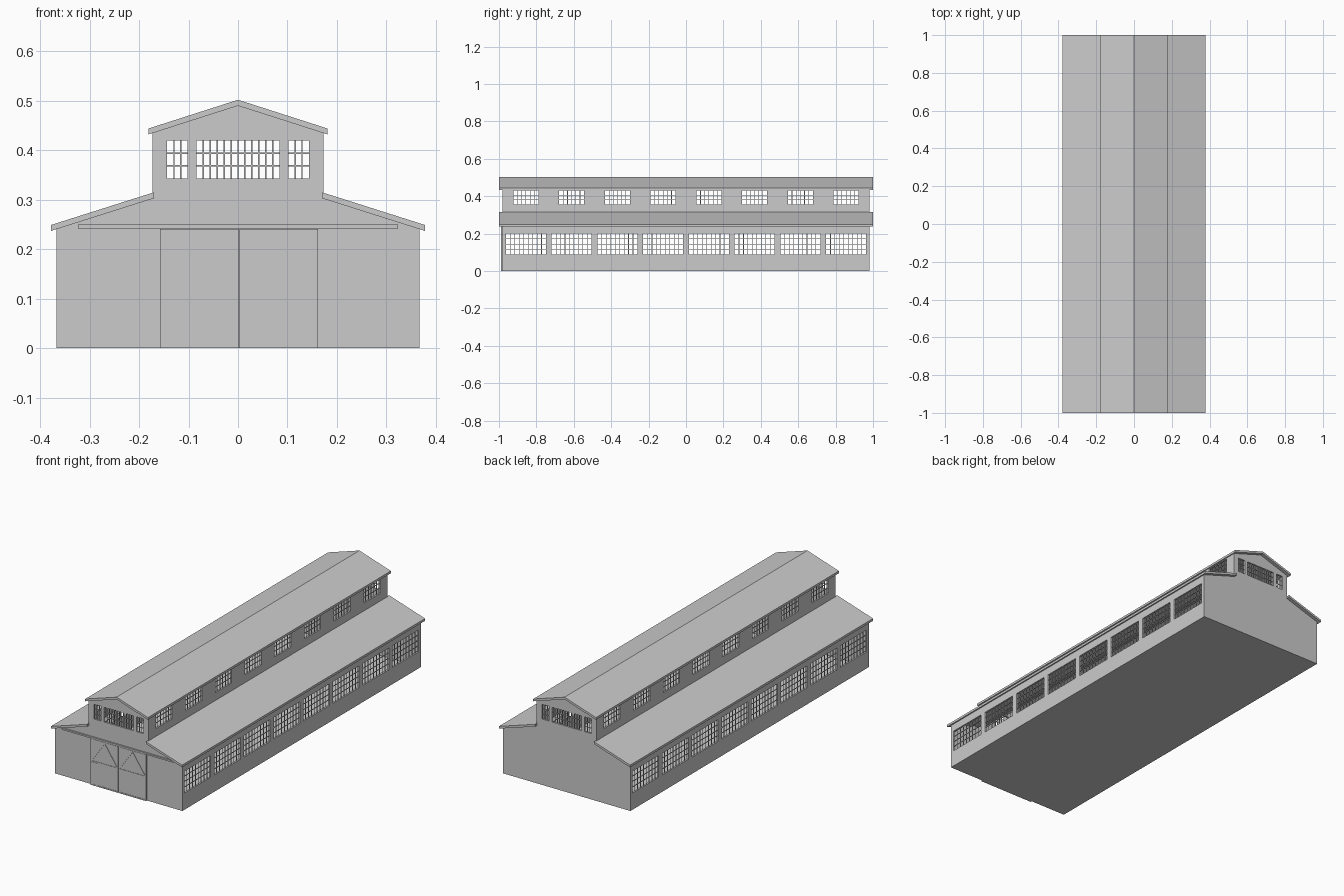
import bpy, bmesh
from math import pi, atan2, hypot
from mathutils import Matrix, Vector

if "Cube" in bpy.data.objects:
    bpy.data.objects.remove(bpy.data.objects["Cube"])

FRONT = Matrix.Rotation(pi / 2, 4, 'X')                     # panel facing -y
SIDE = Matrix.Rotation(pi / 2, 4, 'Z') @ FRONT              # panel facing +x


def add_object(name, mesh, matrix=Matrix()):
    ob = bpy.data.objects.new(name, mesh)
    ob.matrix_world = matrix
    bpy.context.collection.objects.link(ob)
    return ob


def add_box(bm, center, size, angle=0.0):
    """Box in a panel's plane, turned by angle about the panel normal."""
    m = (Matrix.Translation(center) @ Matrix.Rotation(angle, 4, 'Z')
         @ Matrix.Diagonal((*size, 1)))
    bmesh.ops.create_cube(bm, size=1, matrix=m)


def finish(name, bm, matrix=Matrix()):
    mesh = bpy.data.meshes.new(name)
    bm.to_mesh(mesh)
    bm.free()
    return add_object(name, mesh, matrix)


def panel(name, outline, depth, matrix, windows=()):
    """Filled outline with window holes, extruded to a slab."""
    cu = bpy.data.curves.new(name, 'CURVE')
    cu.dimensions, cu.fill_mode, cu.extrude = '2D', 'BOTH', depth / 2
    holes = [[(a, c), (b, c), (b, d), (a, d)] for a, b, c, d, _, _ in windows]
    for pts in [outline] + holes:
        sp = cu.splines.new('POLY')
        sp.points.add(len(pts) - 1)
        for p, (x, y) in zip(sp.points, pts):
            p.co = (x, y, 0, 1)
        sp.use_cyclic_u = True
    tmp = bpy.data.objects.new(name + "_curve", cu)
    bpy.context.collection.objects.link(tmp)
    bpy.context.view_layer.update()
    dg = bpy.context.evaluated_depsgraph_get()
    mesh = bpy.data.meshes.new_from_object(tmp.evaluated_get(dg))
    bpy.data.objects.remove(tmp)
    bm = bmesh.new()
    bm.from_mesh(mesh)
    bmesh.ops.remove_doubles(bm, verts=bm.verts, dist=1e-5)
    bmesh.ops.recalc_face_normals(bm, faces=bm.faces)
    bm.to_mesh(mesh)
    bm.free()
    mesh.shade_flat()
    add_object(name, mesh, matrix)
    if windows:
        window_bars(name + "_window_bars", windows, matrix)


def window_bars(name, windows, matrix, t=0.003):
    bm = bmesh.new()
    for a, b, c, d, cols, rows in windows:
        for i in range(1, cols):
            add_box(bm, (a + (b - a) * i / cols, (c + d) / 2, 0), (t, d - c, t))
        for j in range(1, rows):
            add_box(bm, ((a + b) / 2, c + (d - c) * j / rows, 0), (b - a, t, t))
    finish(name, bm, matrix)


def rect(x0, x1, y0, y1):
    return [(x0, y0), (x1, y0), (x1, y1), (x0, y1)]


def mirrored(pts):
    return [(-x, y) for x, y in reversed(pts)]


# gable end walls
half = [(0.367, 0), (0.367, 0.243), (0.173, 0.306), (0.173, 0.438)]
gable = half + [(0, 0.494)] + mirrored(half)
gable_windows = [(-0.143, -0.102, 0.343, 0.42, 3, 3),
                 (-0.084, 0.084, 0.343, 0.42, 12, 3),
                 (0.102, 0.143, 0.343, 0.42, 3, 3)]
for name, y in (("front_wall", -0.977), ("back_wall", 0.977)):
    panel(name, gable, 0.01, Matrix.Translation((0, y, 0)) @ FRONT, gable_windows)

# long side walls and clerestory walls, eight windows each
centers = [(i - 3.5) * 0.2445 for i in range(8)]
low = [(c - 0.107, c + 0.107, 0.087, 0.2, 9, 4) for c in centers]
high = [(c - 0.067, c + 0.067, 0.355, 0.431, 6, 3) for c in centers]
for label, s in (("left", -1), ("right", 1)):
    panel(label + "_wall", rect(-0.972, 0.972, 0, 0.246), 0.01,
          Matrix.Translation((s * 0.362, 0, 0)) @ SIDE, low)
    panel(label + "_clerestory_wall", rect(-0.972, 0.972, 0.3, 0.439), 0.01,
          Matrix.Translation((s * 0.168, 0, 0)) @ SIDE, high)

# roofs
lean_to = [(0.378, 0.249), (0.170, 0.315), (0.170, 0.303), (0.378, 0.237)]
panel("right_lower_roof", lean_to, 2.0, FRONT)
panel("left_lower_roof", mirrored(lean_to), 2.0, FRONT)
panel("upper_roof", [(0, 0.502), (-0.181, 0.444), (-0.181, 0.432), (0, 0.490),
                     (0.181, 0.432), (0.181, 0.444)], 2.0, FRONT)

# floor slab
bm = bmesh.new()
add_box(bm, (0, 0, 0.002), (0.724, 1.944, 0.004))
finish("floor", bm)

# sliding door rail
door_front = Matrix.Translation((0, -0.985, 0)) @ FRONT
bm = bmesh.new()
add_box(bm, (0, 0.246, 0), (0.647, 0.008, 0.010))
finish("door_rail", bm, door_front)


# barn doors with frame, middle rail and slanted braces
def door(name, x0, x1):
    bm = bmesh.new()
    w, mid, top, t = x1 - x0, 0.125, 0.241, 0.006
    cx = (x0 + x1) / 2
    add_box(bm, (cx, top / 2, 0), (w, top, 0.006))
    for x in (x0 + t / 2, x1 - t / 2):
        add_box(bm, (x, top / 2, 0.003), (t, top, 0.004))
    for z in (t / 2, mid, top - t / 2):
        add_box(bm, (cx, z, 0.003), (w - 2 * t, t, 0.004))
    for s in (-1, 1):
        a = Vector((cx + s * (w / 2 - t), mid + t / 2))
        b = Vector((cx, top - t))
        d = b - a
        add_box(bm, (*((a + b) / 2), 0.0028), (d.length, t * 0.8, 0.004),
                atan2(d.y, d.x))
    finish(name, bm, door_front)


door("left_door", -0.158, 0.001)
door("right_door", 0.003, 0.162)

# small walk-in door in the left leaf
bm = bmesh.new()
add_box(bm, (-0.132, 0.063, 0.0025), (0.040, 0.115, 0.003))
finish("wicket_door", bm, door_front)
